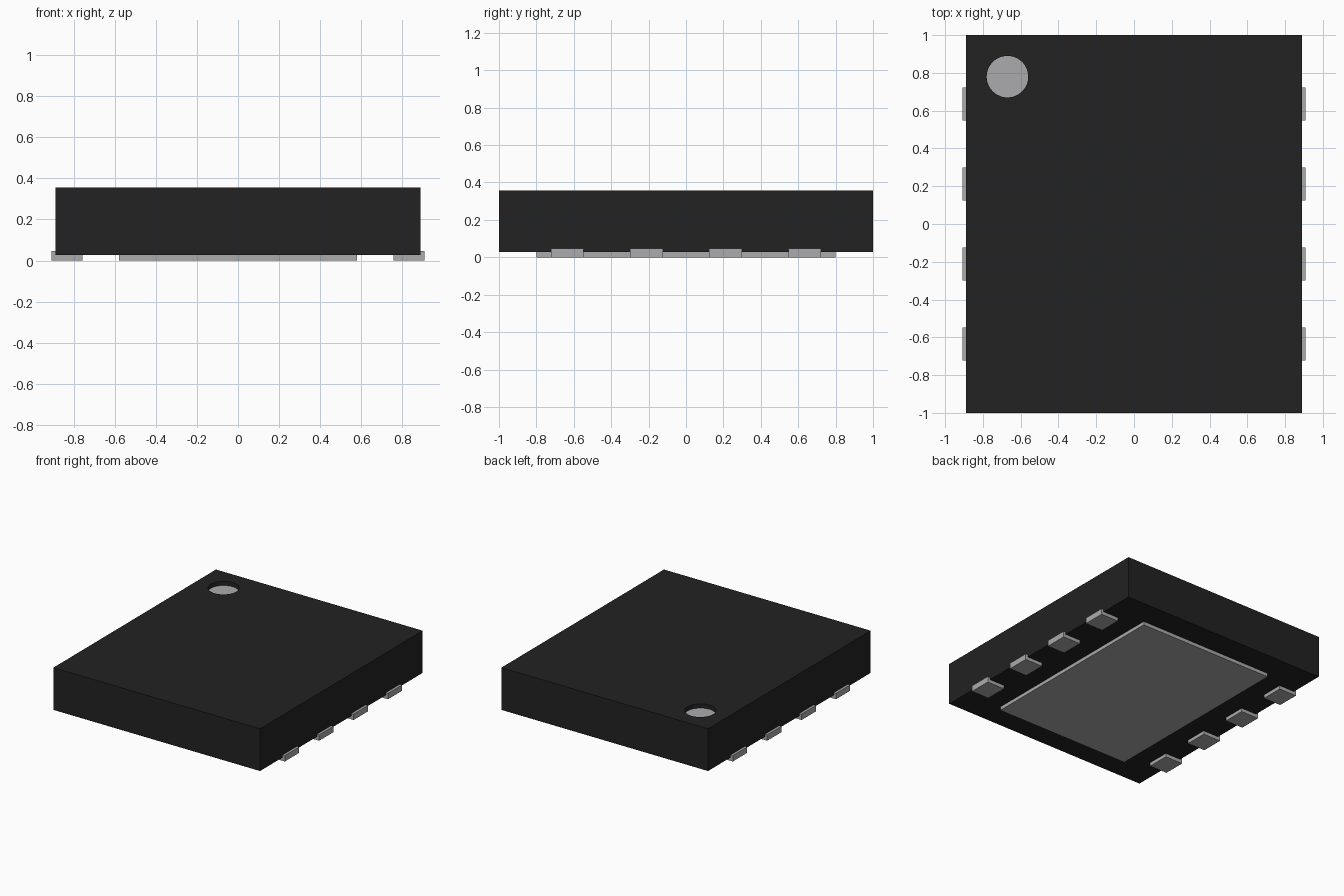
import bpy
from mathutils import Matrix, Vector
import bmesh

default = bpy.data.objects.get("Cube")
if default:
    bpy.data.objects.remove(default, do_unlink=True)


def make_material(name, colour):
    mat = bpy.data.materials.new(name)
    mat.use_nodes = True
    mat.diffuse_color = (*colour, 1)
    node = next(n for n in mat.node_tree.nodes if n.type == 'BSDF_PRINCIPLED')
    node.inputs["Base Color"].default_value = (*colour, 1)
    return mat


black = make_material("black resin", (0.016, 0.016, 0.016))
metal = make_material("grey metal", (0.41, 0.405, 0.42))


def finish(name, bm, mat):
    mesh = bpy.data.meshes.new(name)
    bm.to_mesh(mesh)
    bm.free()
    mesh.materials.append(mat)
    obj = bpy.data.objects.new(name, mesh)
    bpy.context.collection.objects.link(obj)
    return obj


def box(name, low, high, mat):
    low, high = Vector(low), Vector(high)
    bm = bmesh.new()
    place = Matrix.Translation((low + high) / 2) @ Matrix.Diagonal((*(high - low), 1))
    bmesh.ops.create_cube(bm, size=1, matrix=place)
    return finish(name, bm, mat)


def disc(name, x, y, bottom, top, radius, mat):
    bm = bmesh.new()
    bmesh.ops.create_cone(bm, cap_ends=True, segments=48, radius1=radius, radius2=radius,
                          depth=top - bottom,
                          matrix=Matrix.Translation((x, y, (bottom + top) / 2)))
    return finish(name, bm, mat)


BASE, TOP = 0.027, 0.356
DOT_X, DOT_Y, DOT_R, DOT_DEPTH = -0.67, 0.78, 0.11, 0.036

# Moulded body with a round recess in one corner
body = box("body", (-0.89, -1, BASE), (0.89, 1, TOP), black)
cutter = disc("recess_cutter", DOT_X, DOT_Y, TOP - DOT_DEPTH, TOP + 0.1, DOT_R, black)
cutter.hide_render = True
cut = body.modifiers.new("recess", 'BOOLEAN')
cut.operation = 'DIFFERENCE'
cut.solver = 'EXACT'
cut.object = cutter
bpy.context.view_layer.objects.active = body
bpy.ops.object.modifier_apply(modifier=cut.name)
bpy.data.objects.remove(cutter, do_unlink=True)

# Corner marker on the recess floor
floor = TOP - DOT_DEPTH
disc("marker_dot", DOT_X, DOT_Y, floor - 0.003, floor + 0.003, DOT_R, metal)

# Large pad underneath
box("centre_pad", (-0.58, -0.8, 0), (0.58, 0.8, BASE), metal)

# Four contacts along each long side
PITCH, HALF = 0.423, 0.0875
for side, sign in (("left", 1), ("right", -1)):
    x_low, x_high = sorted((sign * 0.757, sign * 0.909))
    for i in range(4):
        y = (i - 1.5) * PITCH
        box(f"contact_{side}_{i + 1}", (x_low, y - HALF, 0), (x_high, y + HALF, 0.046), metal)
